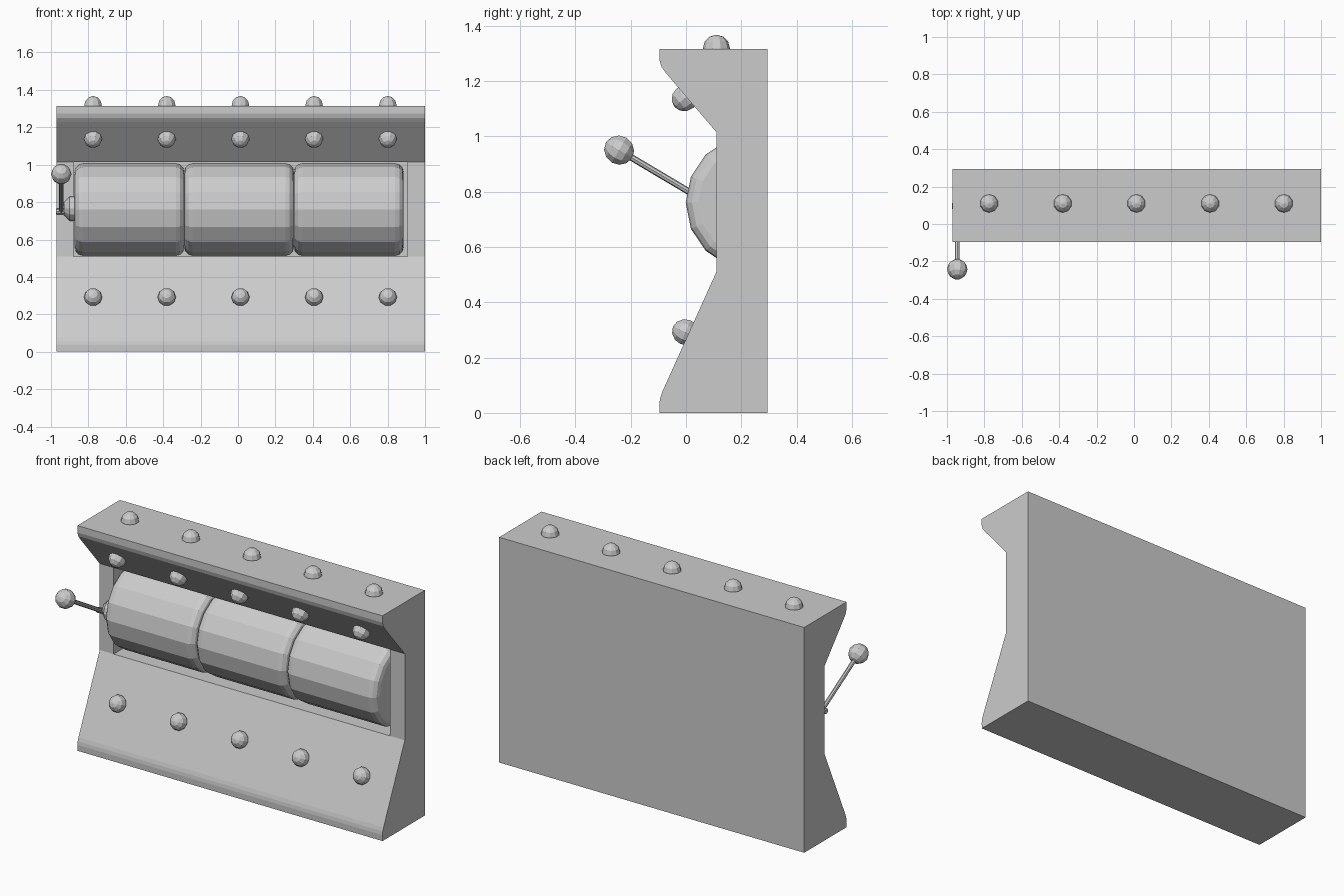
import bpy, bmesh
from math import cos, sin, pi
from mathutils import Vector

if "Cube" in bpy.data.objects:
    bpy.data.objects.remove(bpy.data.objects["Cube"])


def finish(name, bm):
    bmesh.ops.remove_doubles(bm, verts=bm.verts, dist=1e-5)
    bmesh.ops.recalc_face_normals(bm, faces=bm.faces)
    me = bpy.data.meshes.new(name)
    bm.to_mesh(me)
    bm.free()
    ob = bpy.data.objects.new(name, me)
    bpy.context.collection.objects.link(ob)
    return ob


def lathe(name, profile, origin, axis, sides, cut_y=None):
    """Revolve (radius, height) points about an axis, closed with end caps."""
    bm = bmesh.new()
    d = Vector(axis).normalized()
    side = Vector((0, -1, 0)) if abs(d.y) < 0.3 else Vector((1, 0, 0))
    u = (side - d * side.dot(d)).normalized()
    v = d.cross(u)
    rings = [[bm.verts.new(Vector(origin) + d * h +
                           (u * cos(2 * pi * i / sides) + v * sin(2 * pi * i / sides)) * r)
              for i in range(sides)] for r, h in profile]
    for a, b in zip(rings, rings[1:]):
        for i in range(sides):
            j = (i + 1) % sides
            bm.faces.new((a[i], a[j], b[j], b[i]))
    bm.faces.new(rings[0])
    bm.faces.new(rings[-1])
    bmesh.ops.recalc_face_normals(bm, faces=bm.faces)
    if cut_y is not None:
        bmesh.ops.bisect_plane(bm, geom=bm.verts[:] + bm.edges[:] + bm.faces[:],
                               plane_co=(0, cut_y, 0), plane_no=(0, 1, 0), clear_outer=True)
    return finish(name, bm)


def ball(name, r, origin, axis, sides=10, rings=6):
    prof = [(max(r * sin(pi * k / rings), 0.002), -r * cos(pi * k / rings))
            for k in range(rings + 1)]
    return lathe(name, prof, origin, axis, sides)


# Cabinet: side profile swept along x, with a window recess in the middle
DEPTH = 0.25
profile = [(0.295, 0), (-0.095, 0), (-0.096, 0.035), (-0.093, 0.055), (-0.086, 0.076),
           (0.11, 0.51), (0.11, 1.015), (-0.072, 1.228), (-0.088, 1.25),
           (-0.096, 1.275), (-0.096, 1.315), (0.295, 1.315)]
WINDOW = 5
bm = bmesh.new()
loops = [[bm.verts.new((x, y, z)) for y, z in profile] for x in (-0.97, -0.88, 0.905, 1.0)]
n = len(profile)
for s in range(3):
    a, b = loops[s], loops[s + 1]
    for i in range(n):
        j = (i + 1) % n
        if s == 1 and i == WINDOW:
            rim = [a[i], a[j], b[j], b[i]]
            back = [bm.verts.new((p.co.x, DEPTH, p.co.z)) for p in rim]
            for k in range(4):
                m = (k + 1) % 4
                bm.faces.new((rim[k], rim[m], back[m], back[k]))
            bm.faces.new(back)
        else:
            bm.faces.new((a[i], a[j], b[j], b[i]))
bm.faces.new(loops[0])
bm.faces.new(loops[-1])
finish("cabinet", bm)

# Three drums with rounded rims, half sunk into the recess
R, W, B = 0.246, 0.586, 0.045
rim = [(R - B + B * sin(t * pi / 6), B - B * cos(t * pi / 6)) for t in range(4)]
drum = rim + [(r, W - h) for r, h in reversed(rim)]
for i in range(3):
    lathe(f"drum_{i + 1}", drum, (-0.873 + i * W, 0.245, 0.76), (1, 0, 0), 16, DEPTH)

# Studs in three rows, each standing square to its surface
for row, y, z, axis in (("top", 0.11, 1.318, (0, 0, 1)),
                        ("upper", -0.004, 1.138, (0, -0.76, -0.65)),
                        ("lower", -0.002, 0.292, (0, -0.91, 0.41))):
    for i in range(5):
        ball(f"{row}_stud_{i + 1}", 0.049, (-0.775 + i * 0.394, y, z), axis)

# Lever: hub, axle, arm and knob
lathe("lever_hub", [(0.035, 0), (0.042, 0.008), (0.065, 0.03), (0.065, 0.06)],
      (-0.93, 0.11, 0.765), (1, 0, 0), 12)
lathe("lever_axle", [(0.016, 0), (0.016, 0.06)], (-0.973, 0.095, 0.75), (1, 0, 0), 8)
foot, knob = Vector((-0.945, 0.095, 0.75)), Vector((-0.945, -0.242, 0.95))
arm = knob - foot
lathe("lever_arm", [(0.012, 0), (0.012, arm.length)], foot, arm, 8)
ball("lever_knob", 0.055, knob, arm)
